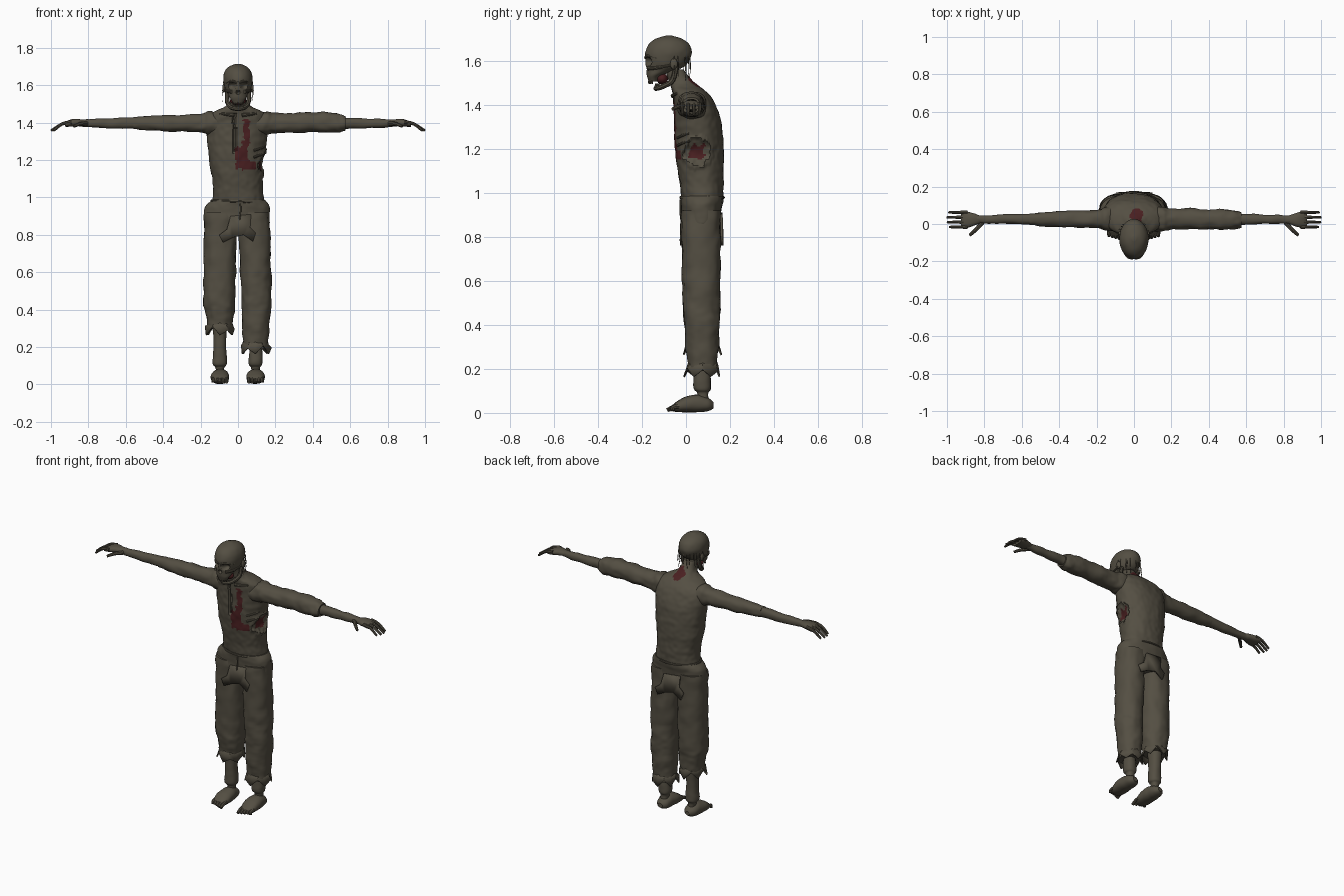
import bpy, bmesh, math, random
from mathutils import Vector, noise

random.seed(4)
if "Cube" in bpy.data.objects:
    bpy.data.objects.remove(bpy.data.objects["Cube"])


def material(name, r, g, b):
    m = bpy.data.materials.new(name)
    m.use_nodes = True
    m.diffuse_color = (r, g, b, 1)
    m.node_tree.nodes["Principled BSDF"].inputs["Base Color"].default_value = (r, g, b, 1)
    return m


SKIN = material("grimy_olive", .088, .077, .055)
BLOOD = material("dried_red", .068, .014, .015)


def finish(name, bm, mats, paint=None, angle=40):
    bmesh.ops.recalc_face_normals(bm, faces=bm.faces)
    if paint:
        for f in bm.faces:
            f.material_index = paint(f.calc_center_median())
    me = bpy.data.meshes.new(name)
    bm.to_mesh(me)
    bm.free()
    for m in mats:
        me.materials.append(m)
    ob = bpy.data.objects.new(name, me)
    bpy.context.collection.objects.link(ob)
    bpy.ops.object.select_all(action='DESELECT')
    ob.select_set(True)
    bpy.context.view_layer.objects.active = ob
    bpy.ops.object.shade_smooth_by_angle(angle=math.radians(angle))
    return ob


def spline(rows, steps):
    """Smoothly interpolate rows of numbers."""
    out, n = [], len(rows)
    for i in range(n - 1):
        a, b, c, d = (rows[max(0, min(n - 1, i + k))] for k in (-1, 0, 1, 2))
        for s in range(steps):
            t = s / steps
            out.append([q + t * ((r - p) / 2 + t * (p - 2.5 * q + 2 * r - e / 2
                       + t * (1.5 * (q - r) + (e - p) / 2))) for p, q, r, e in zip(a, b, c, d)])
    return out + [list(rows[-1])]


def loft(name, rows, side=0, seg=40, steps=8, lump=.004, shape=None, paint=None, power=.9):
    """Skin rows of (position, u min, u max, v min, v max); side 0 runs up z, else along x."""
    bm, prev = bmesh.new(), None
    for t, u0, u1, v0, v1 in spline(rows, steps):
        ring = []
        for k in range(seg):
            c, s = (math.copysign(abs(w) ** power, w) for w in
                    (math.cos(math.tau * k / seg), math.sin(math.tau * k / seg)))
            u, v = (u0 + u1 + (u1 - u0) * c) / 2, (v0 + v1 + (v1 - v0) * s) / 2
            p = Vector((t * side, u, v)) if side else Vector((u, v, t))
            out = Vector((0, c, s)) if side else Vector((c, s, 0))
            p += out * lump * (noise.noise(p * 14) + .6 * noise.noise(p * 35))
            ring.append(bm.verts.new(shape(p) if shape else p))
        if prev:
            for k in range(seg):
                j = (k + 1) % seg
                bm.faces.new((prev[k], prev[j], ring[j], ring[k]))
        else:
            bm.faces.new(ring)
        prev = ring
    bm.faces.new(prev)
    return finish(name, bm, [SKIN, BLOOD] if paint else [SKIN], paint)


def tube(name, pts, radius, taper=.6):
    cu = bpy.data.curves.new(name, 'CURVE')
    cu.dimensions, cu.bevel_depth, cu.bevel_resolution, cu.use_fill_caps = '3D', radius, 2, True
    path = spline(pts, 4)
    sp = cu.splines.new('POLY')
    sp.points.add(len(path) - 1)
    for i, (pt, co) in enumerate(zip(sp.points, path)):
        pt.co = (*co, 1)
        pt.radius = 1 + (taper - 1) * i / (len(path) - 1)
    tmp = bpy.data.objects.new(name + "_path", cu)
    bm = bmesh.new()
    bm.from_mesh(tmp.to_mesh())
    bpy.data.objects.remove(tmp)
    return finish(name, bm, [SKIN])


def ball(name, loc, size, mat=SKIN):
    bm = bmesh.new()
    bmesh.ops.create_uvsphere(bm, u_segments=20, v_segments=12, radius=1)
    for v in bm.verts:
        v.co = Vector(loc) + Vector(a * b for a, b in zip(v.co, size))
    return finish(name, bm, [mat])


def rag(name, pts, y, bulge):
    """Hanging scrap of cloth given as an x, z outline."""
    bm = bmesh.new()
    bm.faces.new([bm.verts.new((x, y + bulge * (.9 - z) - bulge * abs(x), z)) for x, z in pts])
    bmesh.ops.triangulate(bm, faces=bm.faces)
    ob = finish(name, bm, [SKIN])
    ob.modifiers.new("thickness", 'SOLIDIFY').thickness = .012


def cuff(name, x, y, z, rx, ry, teeth=6):
    """Flared trouser hem with a torn zigzag edge."""
    bm, n = bmesh.new(), teeth * 2
    rings = []
    for lvl in range(3):
        ring = []
        for k in range(n):
            a = math.tau * k / n
            grow = (.86, 1.02, 1.16 + random.uniform(-.06, .12))[lvl]
            drop = (.05, .015, -.035 if k % 2 else random.uniform(-.02, .015))[lvl]
            ring.append(bm.verts.new((x + rx * grow * math.cos(a), y + ry * grow * math.sin(a), z + drop)))
        rings.append(ring)
    for a, b in zip(rings, rings[1:]):
        for k in range(n):
            bm.faces.new((a[k], a[(k + 1) % n], b[(k + 1) % n], b[k]))
    ob = finish(name, bm, [SKIN], angle=25)
    ob.modifiers.new("thickness", 'SOLIDIFY').thickness = .008


# Torso with open wounds and a torn shirt edge
def side_wound(p):
    return math.hypot(p.y - .05, p.z - 1.185) + .014 * noise.noise(p * 40) if p.x > .06 else 1


def torso_shape(p):
    d = side_wound(p)
    if d < .06:
        p.x -= .022 * (1 - (d / .06) ** 2)
    elif d < .075:
        p.x += .006
    if p.y < .02 and 1.24 < p.z < 1.45 and abs(p.x + .02) < .007:
        p.y += .01
    return p


def torso_paint(p):
    j = .016 * noise.noise(p * 45)
    if side_wound(p) < .037 + j:
        return 1
    if p.y < .03:
        strip = abs(p.x - .047 + (1.4 - p.z) * .07) < .014 + j + (1.42 - p.z) * .04 and 1.2 < p.z < 1.42
        pool = abs(p.x - .022) < .033 + j and abs(p.z - 1.21) < .055 + j
        smear = abs(p.z - 1.17) < .02 + j and .02 < p.x < .098
        if strip or pool or smear:
            return 1
    nape = math.hypot(p.x - .013, p.y - .047) < .036 + j and p.z > 1.43
    return 1 if nape else 0


loft("torso", [(.92, -.12, .12, .0, .15), (.98, -.135, .138, -.02, .168), (1.05, -.132, .132, -.03, .17),
               (1.15, -.148, .135, -.046, .172), (1.25, -.16, .147, -.052, .168), (1.34, -.168, .158, -.055, .155),
               (1.4, -.168, .163, -.056, .135), (1.44, -.15, .15, -.06, .112), (1.465, -.115, .12, -.065, .085),
               (1.485, -.07, .075, -.07, .058), (1.51, -.045, .05, -.078, .03), (1.56, -.036, .038, -.095, -.01)],
     seg=160, steps=12, shape=torso_shape, paint=torso_paint)
for s in (-1, 1):
    tube("collar_bone", [(.02 * s, -.06, 1.44), (.06 * s, -.056, 1.444), (.1 * s, -.04, 1.45)], .01)
for k in range(2):
    z = 1.225 + .035 * k
    tube("exposed_rib", [(.085, -.038, z - .01), (.115, -.018, z), (.138, .015, z + .01)], .007, taper=.8)

# Skull with carved sockets and nose
SOCKETS = [(-.031, 1.597, .021), (.031, 1.597, .021), (0, 1.562, .011)]


def carve(p):
    if p.y < -.09:
        for x, z, r in SOCKETS:
            d = math.hypot(p.x - x, p.z - z) / r
            if d < 1:
                p.y += .026 * (1 - d * d)
    return p


loft("skull", [(1.505, -.028, .028, -.17, -.13), (1.53, -.042, .042, -.177, -.115), (1.555, -.055, .055, -.18, -.05),
               (1.575, -.066, .066, -.182, -.005), (1.605, -.075, .075, -.185, .016), (1.64, -.078, .078, -.185, .026),
               (1.675, -.069, .069, -.169, .014), (1.7, -.047, .047, -.137, -.02), (1.714, -.012, .012, -.09, -.065)],
     seg=72, lump=.002, shape=carve, power=1)
tube("jaw", [(-.058, -.045, 1.575), (-.056, -.062, 1.51), (-.036, -.108, 1.482), (0, -.136, 1.474),
             (.036, -.108, 1.482), (.056, -.062, 1.51), (.058, -.045, 1.575)], .012, taper=1)
ball("mouth_flesh", (0, -.108, 1.518), (.043, .026, .026), BLOOD)
for k in range(-3, 4):
    ball("upper_tooth", (k * .009, -.168 + abs(k) * .005, 1.503), (.004, .004, .01))
    ball("lower_tooth", (k * .009, -.138 + abs(k) * .005, 1.488), (.004, .004, .009))
for s in (-1, 1):
    tube("cheek_bone", [(.035 * s, -.172, 1.565), (.06 * s, -.13, 1.568), (.07 * s, -.06, 1.58)], .009)
    tube("brow", [(.005 * s, -.182, 1.613), (.035 * s, -.175, 1.622), (.064 * s, -.132, 1.612)], .008)
    ball("ear", (.075 * s, -.055, 1.585), (.009, .017, .025))

# Stringy hair at the sides and back
for k in range(12):
    a = math.pi * (k + random.random()) / 12
    x, y = .077 * math.cos(a), -.06 + .078 * math.sin(a)
    tube("hair_strand", [(x, y, 1.62), (x * 1.08, y + .003, 1.57),
         (x * 1.08 + random.uniform(-.01, .01), y, random.uniform(1.49, 1.56))], .002, taper=.4)

# Arms, hands and fingers
loft("left_sleeve", [(.08, -.04, .1, 1.335, 1.435), (.15, -.036, .094, 1.335, 1.462), (.21, -.03, .085, 1.345, 1.448),
                     (.4, -.03, .08, 1.348, 1.455), (.53, -.025, .075, 1.35, 1.45), (.575, -.014, .063, 1.36, 1.435)],
     side=1, lump=.008)
loft("right_upper_arm", [(.08, -.04, .1, 1.335, 1.435), (.15, -.034, .09, 1.335, 1.462), (.21, -.022, .075, 1.348, 1.446),
                         (.4, -.017, .068, 1.355, 1.437), (.56, -.008, .056, 1.364, 1.43)], side=-1, lump=.006)
for s, label in ((1, "left"), (-1, "right")):
    loft(label + "_forearm", [(.5, -.006, .055, 1.365, 1.43), (.6, -.002, .054, 1.368, 1.426),
                              (.75, .002, .048, 1.373, 1.42), (.85, .003, .045, 1.38, 1.416)], side=s, seg=24)
    loft(label + "_palm", [(.82, .004, .043, 1.383, 1.414), (.87, -.015, .06, 1.38, 1.42),
                           (.905, -.022, .068, 1.378, 1.412), (.925, -.02, .066, 1.378, 1.4)], side=s, seg=24, lump=.002)
    for k, reach in enumerate((.985, .998, 1.0, .99)):
        y = -.016 + .026 * k
        tube(label + "_finger", [(.89 * s, y, 1.403), (.94 * s, y, 1.393), (reach * s, y, 1.357)], .0105)
    tube(label + "_thumb", [(.81 * s, .008, 1.395), (.845 * s, -.03, 1.393), (.878 * s, -.06, 1.38)], .013)

# Trousers: hips, legs, waistband, hems and torn scraps
loft("trouser_hips", [(.81, -.14, .14, .0, .14), (.86, -.178, .17, -.015, .155), (.93, -.179, .171, -.022, .162),
                      (.96, -.168, .165, -.025, .168), (.985, -.14, .144, -.026, .172)], seg=72)
loft("right_trouser_leg", [(.3, -.162, -.032, .005, .14), (.38, -.172, -.022, -.005, .148), (.45, -.184, -.016, -.014, .154),
                           (.6, -.182, -.013, -.017, .155), (.78, -.183, -.008, -.02, .156), (.92, -.178, .01, -.02, .158)],
     lump=.006)
loft("left_trouser_leg", [(.19, .032, .155, .012, .14), (.28, .026, .166, .002, .146), (.4, .02, .174, -.008, .152),
                          (.48, .018, .176, -.014, .153), (.6, .011, .176, -.016, .155), (.78, .006, .172, -.02, .156),
                          (.92, -.01, .169, -.02, .158)], lump=.006)
tube("waistband", [(.141 * math.cos(a), .073 + .098 * math.sin(a), .978 - .005 * math.cos(a))
                   for a in (math.tau * k / 16 for k in range(17))], .006, taper=1)
cuff("right_hem", -.097, .073, .3, .07, .072)
cuff("left_hem", .093, .076, .2, .07, .07)
scrap = [(-.04, .9), (.07, .91), (.065, .84), (.095, .81), (.08, .765), (.03, .8),
         (-.03, .785), (-.08, .76), (-.1, .8), (-.06, .83)]
rag("front_scrap", scrap, -.026, -.03)
rag("back_scrap", [(-x, z) for x, z in scrap], .168, .04)
tube("fly_seam", [(.012, -.025, .97), (.014, -.025, .93), (.008, -.024, .88)], .004, taper=1)

# Shins and bare feet
for s, label, x in ((1, "left", .094), (-1, "right", -.097)):
    loft(label + "_shin", [(.05, x - .022, x + .022, .05, .1), (.09, x - .024, x + .024, .05, .1),
                           (.115, x - .038, x + .038, .035, .112), (.2, x - .034, x + .034, .036, .112),
                           (.34, x - .04, x + .04, .03, .12)], seg=24, lump=.003)
    loft(label + "_foot", [(-.062, x - .03, x + .03, .008, .034), (-.035, x - .044, x + .044, .004, .056),
                           (.0, x - .049, x + .049, .003, .074), (.05, x - .046, x + .046, .003, .082),
                           (.1, x - .038, x + .038, .008, .068), (.125, x - .015, x + .015, .022, .048)],
         seg=24, lump=.002, shape=lambda p: Vector((p.x, p.z, p.y)))
    for k in range(5):
        tx = x + s * (k - 2) * .018
        tip = -.086 + .006 * k
        tube(label + "_toe", [(tx, -.03, .03), (tx, -.058, .026), (tx, tip, .012)], .0115, taper=.75)
